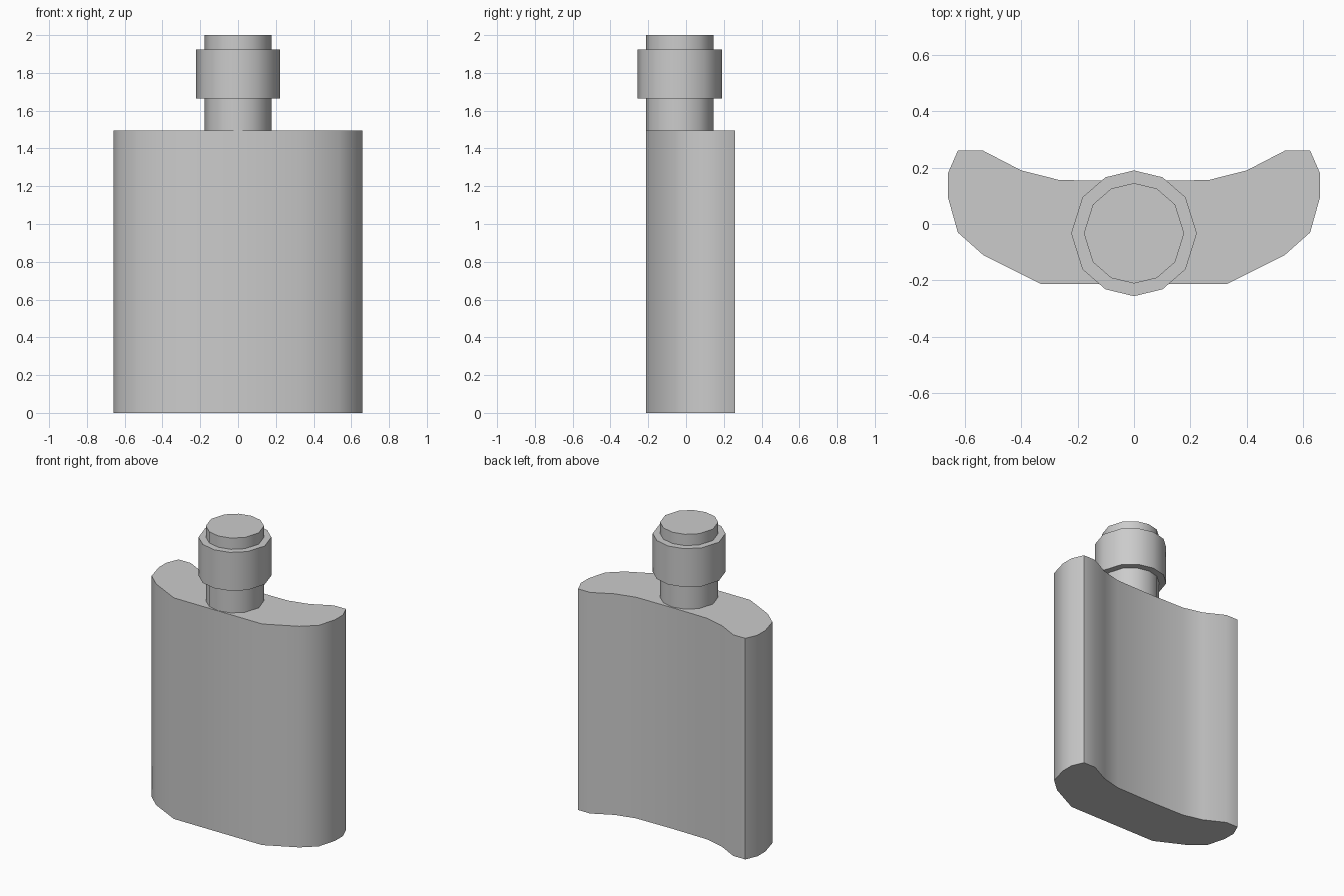
import bpy
import bmesh
from math import cos, sin, radians

cube = bpy.data.objects.get("Cube")
if cube:
    bpy.data.objects.remove(cube, do_unlink=True)

# One plain grey for the whole flask
grey = bpy.data.materials.new("plain_grey")
grey.use_nodes = True
colour = (0.6, 0.6, 0.6, 1)
grey.diffuse_color = colour
grey.node_tree.nodes["Principled BSDF"].inputs["Base Color"].default_value = colour


def prism(name, outline, bottom, top):
    """Extrude a closed plan outline upwards, with smooth sides and sharp rims."""
    bm = bmesh.new()
    base = bm.faces.new([bm.verts.new((x, y, bottom)) for x, y in outline])
    extruded = bmesh.ops.extrude_face_region(bm, geom=[base], use_keep_orig=True)
    moved = [v for v in extruded["geom"] if isinstance(v, bmesh.types.BMVert)]
    bmesh.ops.translate(bm, verts=moved, vec=(0, 0, top - bottom))
    bmesh.ops.recalc_face_normals(bm, faces=bm.faces)
    mesh = bpy.data.meshes.new(name)
    bm.to_mesh(mesh)
    bm.free()
    mesh.materials.append(grey)
    obj = bpy.data.objects.new(name, mesh)
    bpy.context.collection.objects.link(obj)
    bpy.ops.object.select_all(action='DESELECT')
    obj.select_set(True)
    bpy.context.view_layer.objects.active = obj
    bpy.ops.object.shade_smooth_by_angle(angle=radians(60))
    return obj


def round_outline(radius, centre_y=-0.033):
    """Twelve-sided circle, corners grouped slightly towards the diagonals."""
    quarter = (0, 35, 63)
    angles = quarter + tuple(180 - a for a in (90,) + quarter[:0:-1])
    angles += tuple(a + 180 for a in angles)
    return [(radius * cos(radians(a)), centre_y + radius * sin(radians(a)))
            for a in angles]


# Curved hip-flask body: half outline, mirrored in x
half = [(0.33, -0.213), (0.535, -0.11), (0.625, -0.03), (0.66, 0.095),
        (0.66, 0.18), (0.625, 0.26), (0.535, 0.26), (0.4, 0.19), (0.265, 0.156)]
body = half + [(0, 0.152)] + [(-x, y) for x, y in reversed(half)]
prism("flask_body", body, 0, 1.494)

# Neck, with the wider screw collar around it
prism("neck", round_outline(0.178), 1.48, 2)
prism("cap_collar", round_outline(0.223), 1.664, 1.924)
